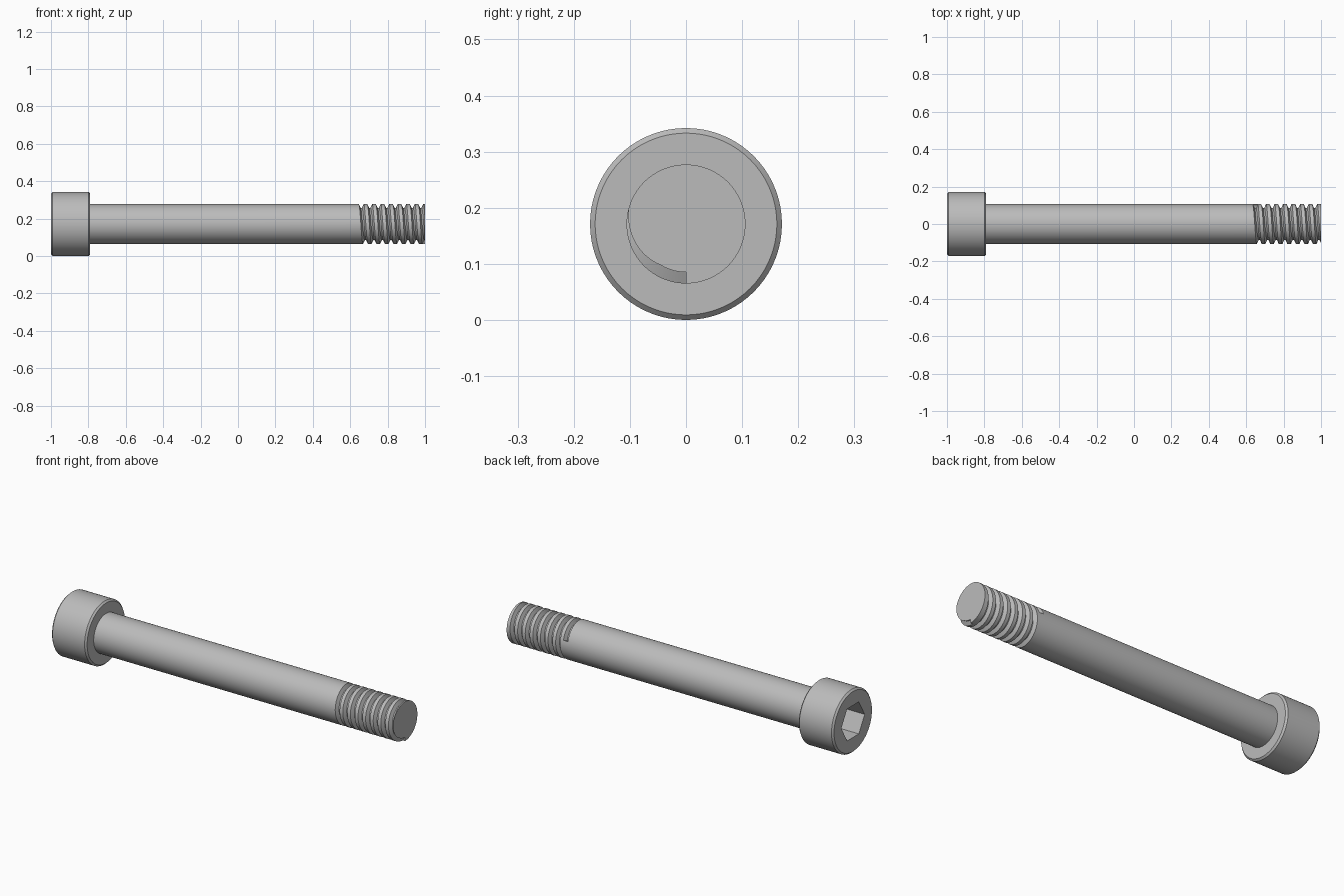
import bpy, bmesh, math

if "Cube" in bpy.data.objects:
    bpy.data.objects.remove(bpy.data.objects["Cube"])

SEG = 72
HEAD_R, SHANK_R = 0.171, 0.106
AXIS_Z = HEAD_R
SHOULDER = -0.79

steel = bpy.data.materials.new("grey_steel")
steel.use_nodes = True
steel.diffuse_color = (0.5, 0.5, 0.5, 1)
steel.node_tree.nodes["Principled BSDF"].inputs["Base Color"].default_value = (0.5, 0.5, 0.5, 1)


def loft(name, rings):
    """Skin equal-sized rings of points and cap both ends."""
    bm = bmesh.new()
    loops = [[bm.verts.new(p) for p in ring] for ring in rings]
    for a, b in zip(loops, loops[1:]):
        for i in range(len(a)):
            j = (i + 1) % len(a)
            bm.faces.new((a[i], a[j], b[j], b[i]))
    bm.faces.new(loops[0])
    bm.faces.new(loops[-1])
    bmesh.ops.recalc_face_normals(bm, faces=bm.faces)
    mesh = bpy.data.meshes.new(name)
    bm.to_mesh(mesh)
    bm.free()
    mesh.materials.append(steel)
    obj = bpy.data.objects.new(name, mesh)
    bpy.context.collection.objects.link(obj)
    return obj


def polar(x, r, angle):
    return (x, r * math.cos(angle), AXIS_Z + r * math.sin(angle))


def turned(name, profile, sides=SEG):
    """Solid of revolution about the bolt axis from (x, radius) pairs."""
    return loft(name, [[polar(x, r, math.tau * i / sides) for i in range(sides)]
                       for x, r in profile])


def cut(target, cutter):
    mod = target.modifiers.new(cutter.name, 'BOOLEAN')
    mod.operation = 'DIFFERENCE'
    mod.solver = 'EXACT'
    mod.object = cutter
    bpy.context.view_layer.objects.active = target
    bpy.ops.object.modifier_apply(modifier=mod.name)
    bpy.data.objects.remove(cutter)


def shade(obj):
    bpy.ops.object.select_all(action='DESELECT')
    obj.select_set(True)
    bpy.context.view_layer.objects.active = obj
    bpy.ops.object.shade_smooth_by_angle(angle=math.radians(30))


# Cylindrical head with chamfered rims and a hexagonal socket
c = 0.009
head = turned("head", [(-1, HEAD_R - c), (-1 + c, HEAD_R),
                       (SHOULDER - c, HEAD_R), (SHOULDER, HEAD_R - c)])
cut(head, turned("socket_cutter", [(-1.1, 0.1), (-0.89, 0.1)], sides=6))

# Shank, starting just inside the head
shank = turned("threaded_shank", [(SHOULDER - 0.01, SHANK_R), (1, SHANK_R)])

# Right-handed helical groove that runs out through the tip
PITCH, TURNS, DEPTH = 0.0455, 7.7, 0.02
section = [(-0.017, 0.008), (0.017, 0.008), (0.004, -DEPTH), (-0.004, -DEPTH)]
steps = int(TURNS * SEG)
groove = []
for i in range(steps + 1):
    back = TURNS * (1 - i / steps)
    angle = math.tau * (0.75 - back)
    groove.append([polar(1 - PITCH * back + dx, SHANK_R + dr, angle)
                   for dx, dr in section])
cut(shank, loft("thread_cutter", groove))

for part in (head, shank):
    shade(part)
